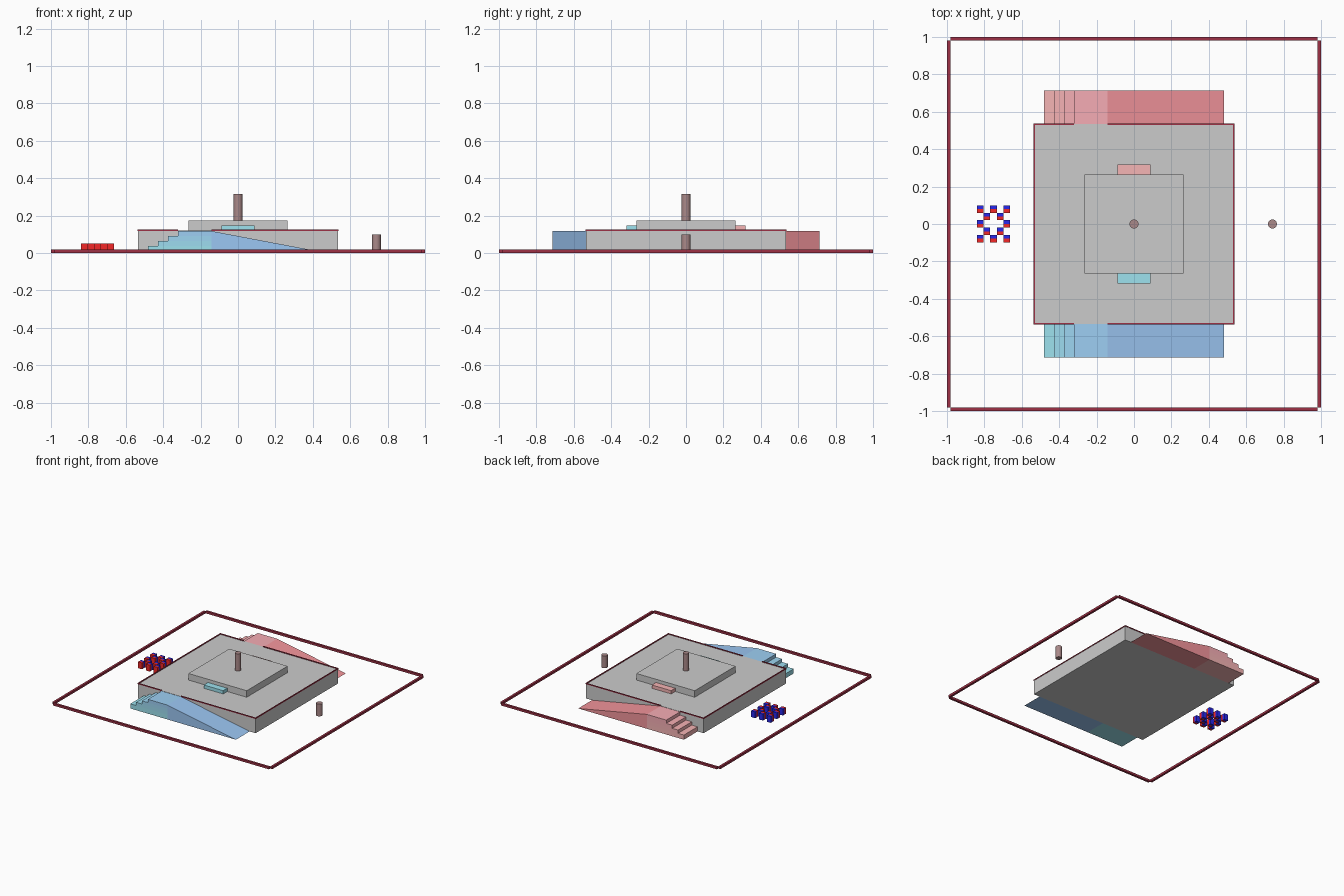
import bpy, bmesh

if "Cube" in bpy.data.objects:
    bpy.data.objects.remove(bpy.data.objects["Cube"])

def mat(name, r, g, b):
    m = bpy.data.materials.new(name)
    m.diffuse_color = (r, g, b, 1)
    m.use_nodes = True
    m.node_tree.nodes["Principled BSDF"].inputs["Base Color"].default_value = m.diffuse_color
    return m

def finish(name, bm, material):
    bmesh.ops.recalc_face_normals(bm, faces=bm.faces)
    me = bpy.data.meshes.new(name)
    bm.to_mesh(me)
    bm.free()
    ob = bpy.data.objects.new(name, me)
    bpy.context.collection.objects.link(ob)
    if material:
        me.materials.append(material)
    return ob

def box(name, x, y, z, material=None):
    bm = bmesh.new()
    bmesh.ops.create_cube(bm, size=1)
    for v in bm.verts:
        for i, (a, b) in enumerate((sorted(x), sorted(y), sorted(z))):
            v.co[i] = a if v.co[i] < 0 else b
    return finish(name, bm, material)

def wedge(name, profile, y0, y1, material):
    bm = bmesh.new()
    face = bm.faces.new([bm.verts.new((x, y0, z)) for x, z in profile])
    ext = bmesh.ops.extrude_face_region(bm, geom=[face])
    for v in ext["geom"]:
        if isinstance(v, bmesh.types.BMVert):
            v.co.y = y1
    return finish(name, bm, material)

def post(name, x, z0, z1):
    bpy.ops.mesh.primitive_cylinder_add(vertices=32, radius=0.024, depth=z1 - z0,
                                        location=(x, 0, (z0 + z1) / 2))
    ob = bpy.context.object
    ob.name = name
    ob.data.materials.append(brown)
    bpy.ops.object.shade_smooth_by_angle()

maroon = mat("maroon", 0.34, 0.03, 0.06)
brown = mat("brown", 0.4, 0.25, 0.25)
red = mat("red", 0.9, 0.02, 0.02)
blue = mat("blue", 0.02, 0.02, 0.85)

# stacked platforms
box("main_platform", (-0.535, 0.535), (-0.535, 0.535), (0, 0.12))
box("upper_platform", (-0.265, 0.265), (-0.265, 0.265), (0.12, 0.174))

# posts
post("centre_post", 0, 0.174, 0.315)
post("side_post", 0.74, 0, 0.1)

# team colours: four stair tones, then the ramp
blues = [mat("stair_blue_%d" % i, 0.34, 0.76 - 0.045 * i, 0.86 + 0.015 * i) for i in range(4)]
reds = [mat("stair_red_%d" % i, 0.92, 0.46 - 0.015 * i, 0.46) for i in range(4)]
ramp_blue = mat("ramp_blue", 0.33, 0.57, 0.9)
ramp_red = mat("ramp_red", 0.9, 0.3, 0.33)

for s, side, tones, ramp in ((-1, "front", blues, ramp_blue), (1, "back", reds, ramp_red)):
    y0, y1 = s * 0.535, s * 0.713
    # stairs as stacked slabs, the last one being the landing
    heights = [0, 0.038, 0.065, 0.091, 0.118]
    for i, x in enumerate((-0.48, -0.427, -0.374, -0.32)):
        box(side + "_stair", (x, -0.143), (y0, y1), (heights[i], heights[i + 1]), tones[i])
    wedge(side + "_ramp", [(-0.143, 0), (0.48, 0), (-0.143, 0.118)], y0, y1, ramp)
    # small step to the upper platform
    box(side + "_step", (-0.088, 0.088), (s * 0.265, s * 0.318), (0.12, 0.147), tones[0])
    # platform edge trim, open at the landing
    for a, b in ((-0.538, -0.32), (-0.143, 0.538)):
        box(side + "_trim", (a, b), (s * 0.53, s * 0.538), (0.118, 0.126), maroon)
    box("side_trim", (s * 0.53, s * 0.538), (-0.53, 0.53), (0.118, 0.126), maroon)
    # field border
    box(side + "_border", (-0.982, 0.982), (s * 0.982, s * 1.0), (0, 0.018), maroon)
    box("side_border", (s * 0.982, s * 1.0), (-0.982, 0.982), (0, 0.018), maroon)

# checker of two-tone blocks with an open middle
for i in range(5):
    for j in range(5):
        if (i + j) % 2 or (i == 2 and j == 2):
            continue
        x, y = -0.84 + 0.0356 * i, -0.098 + 0.0394 * j
        box("block_red", (x, x + 0.0356), (y, y + 0.0197), (0, 0.052), red)
        box("block_blue", (x, x + 0.0356), (y + 0.0197, y + 0.0394), (0, 0.052), blue)
